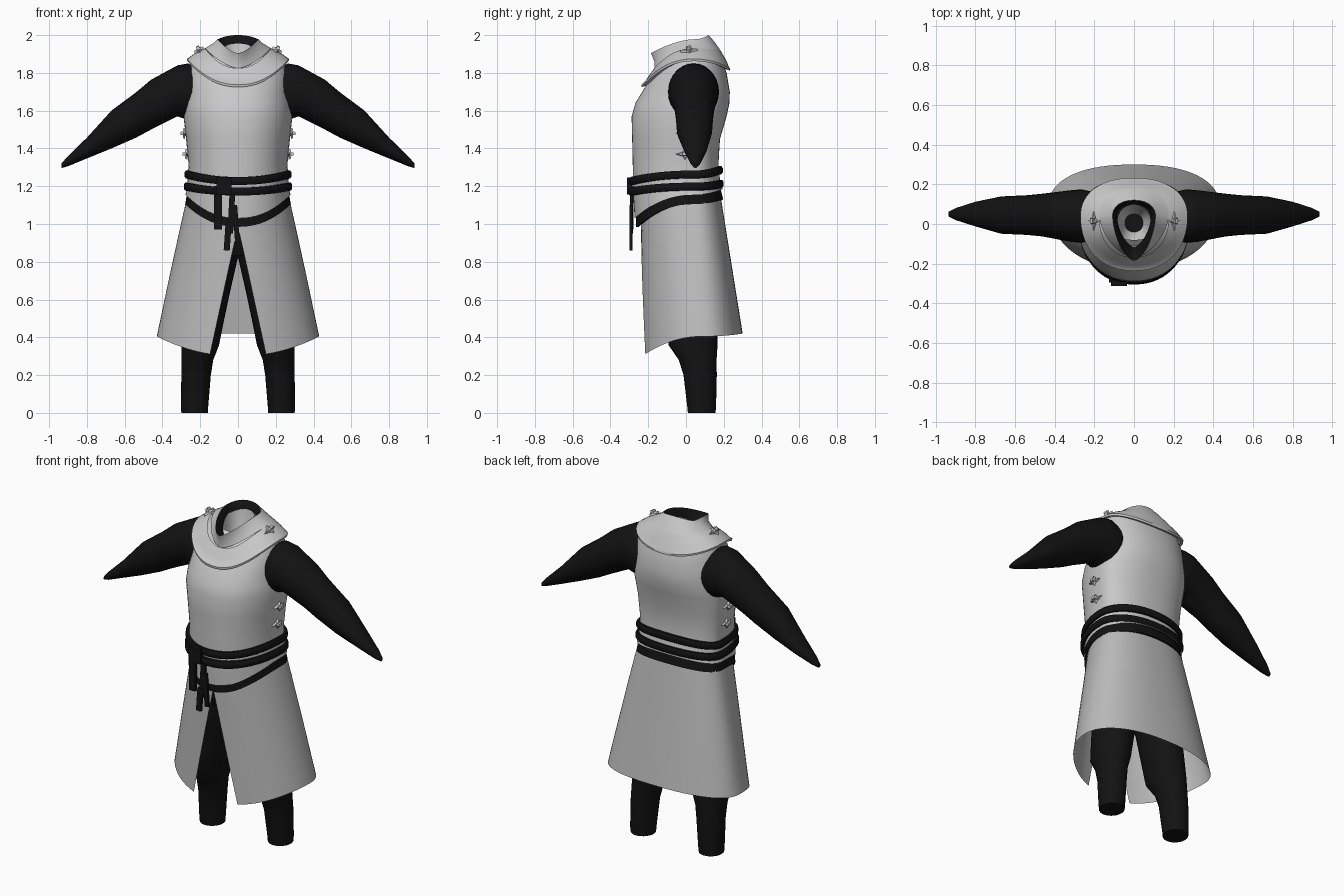
import bpy, bmesh, math
from mathutils import Vector, Matrix

if "Cube" in bpy.data.objects:
    bpy.data.objects.remove(bpy.data.objects["Cube"])


def material(name, rgb):
    m = bpy.data.materials.new(name)
    m.use_nodes = True
    m.diffuse_color = (*rgb, 1)
    m.node_tree.nodes["Principled BSDF"].inputs["Base Color"].default_value = (*rgb, 1)
    return m


PLATE = material("pale grey plate", (0.58, 0.58, 0.58))
CLOTH = material("grey cloth", (0.5, 0.5, 0.5))
BLACK = material("black cloth", (0.006, 0.006, 0.006))


def finish(name, bm, mat, angle=40):
    bmesh.ops.remove_doubles(bm, verts=bm.verts, dist=0.0005)
    bmesh.ops.recalc_face_normals(bm, faces=bm.faces)
    mesh = bpy.data.meshes.new(name)
    bm.to_mesh(mesh)
    bm.free()
    mesh.materials.append(mat)
    ob = bpy.data.objects.new(name, mesh)
    bpy.context.collection.objects.link(ob)
    bpy.ops.object.select_all(action="DESELECT")
    ob.select_set(True)
    bpy.context.view_layer.objects.active = ob
    bpy.ops.object.shade_smooth_by_angle(angle=math.radians(angle))
    return ob


def skin(name, rows, mat, caps=False, angle=40):
    """Bridge successive rows of points with quads."""
    bm = bmesh.new()
    grid = [[bm.verts.new(p) for p in row] for row in rows]
    for lo, hi in zip(grid, grid[1:]):
        for i in range(len(lo) - 1):
            bm.faces.new((lo[i], lo[i + 1], hi[i + 1], hi[i]))
    if caps:
        for row in (grid[0], grid[-1]):
            bm.faces.new(row[:-1])
    return finish(name, bm, mat, angle)


def power(v, e):
    return math.copysign(abs(v) ** (2 / e), v)


def hoop(a, yf, yb, zf, zs, zb, yc=0.04, front=2.2, back=2.2, slit=0, n=64):
    """Ring round the body: half width, front/back depth, front/side/back height."""
    d = math.asin(min(slit / a, 1))
    pts = []
    for i in range(n + 1):
        t = -math.pi / 2 + d + (2 * math.pi - 2 * d) * i / n
        c, s = math.cos(t), math.sin(t)
        e, y, z = (back, yb, zb) if s > 0 else (front, yf, zf)
        pts.append((a * power(c, e), yc + (y - yc) * abs(power(s, e)), zs + (z - zs) * s * s))
    return pts


def body(name, rings, mat, angle=40, caps=False, **kw):
    return skin(name, [hoop(*r, **kw) for r in rings], mat, caps, angle)


def level(a, yf, yb, z):
    return (a, yf, yb, z, z, z)


# Breastplate and backplate, with a hem that dips at the front
body("torso_plate", [
    (0.278, -0.272, 0.195, 1.03, 1.155, 1.185),
    (0.268, -0.28, 0.18, 1.17, 1.2, 1.23),
    level(0.262, -0.282, 0.172, 1.32),
    level(0.275, -0.285, 0.18, 1.45),
    level(0.288, -0.288, 0.215, 1.57),
    level(0.282, -0.268, 0.23, 1.64),
    level(0.27, -0.232, 0.232, 1.7),
    level(0.265, -0.175, 0.215, 1.8),
    level(0.24, -0.1, 0.19, 1.87),
    level(0.15, -0.08, 0.13, 1.89)], PLATE)

# Gorget with a rolled hem and a neck that flares to a front point
body("gorget", [
    (0.255, -0.2, 0.21, 1.735, 1.865, 1.82),
    (0.268, -0.235, 0.232, 1.725, 1.862, 1.812),
    (0.27, -0.236, 0.233, 1.737, 1.874, 1.824),
    (0.258, -0.222, 0.226, 1.745, 1.882, 1.834),
    (0.235, -0.2, 0.214, 1.78, 1.9, 1.865),
    (0.175, -0.168, 0.182, 1.825, 1.93, 1.92)], PLATE)
body("gorget_neck", [
    (0.175, -0.168, 0.182, 1.825, 1.93, 1.92),
    (0.13, -0.168, 0.148, 1.862, 1.958, 1.968),
    (0.108, -0.185, 0.12, 1.905, 1.978, 2.0)], PLATE, front=1.65)
body("neck_lining", [
    (0.108, -0.185, 0.12, 1.905, 1.978, 2.0),
    (0.099, -0.155, 0.112, 1.898, 1.972, 1.994),
    (0.086, -0.115, 0.098, 1.865, 1.935, 1.955)], BLACK, front=1.65)
body("neck_funnel", [
    (0.086, -0.115, 0.098, 1.865, 1.935, 1.955),
    level(0.07, -0.075, 0.08, 1.83),
    level(0.045, -0.04, 0.05, 1.76)], PLATE, yc=0.005)
body("neck_opening", [
    level(0.046, -0.041, 0.051, 1.761),
    level(0.04, -0.035, 0.045, 1.7)], BLACK, yc=0.005, caps=True)

# Long coat skirt, open down the front
rows = []
for k in range(13):
    f = k / 12
    half = 0.255 + 0.175 * f ** 0.95
    back = 0.175 + 0.125 * f
    heights = [1.2 + (low - 1.2) * f for low in (0.3, 0.405, 0.42)]
    gap = max(0, (0.98 - heights[0]) / 0.68) * 0.14
    rows.append(hoop(half, -0.24 + 0.008 * f, back, *heights, yc=0.04 + 0.05 * f,
                     front=2.1, back=2.3, slit=gap))
skin("coat_skirt", rows, CLOTH)

# Black under layer showing below the plate hem
body("under_tunic", [
    level(0.262, -0.262, 0.18, 1.2),
    (0.28, -0.264, 0.197, 0.985, 1.105, 1.13),
    (0.27, -0.25, 0.187, 0.985, 1.105, 1.13)], BLACK)
body("hips", [
    level(0.16, -0.15, 0.13, 0.83),
    level(0.22, -0.2, 0.15, 0.93),
    level(0.235, -0.22, 0.15, 1.15)], BLACK, caps=True)


# Two wrapped belts
def belt(name, zf, zs, zb, grow):
    h = 0.021
    prof = [(-0.02, -h), (0.004, -h), (0.011, -h / 2), (0.011, h / 2),
            (0.004, h), (-0.02, h), (-0.02, -h)]
    rings = [(0.272 + grow + o, -0.29 - grow - o, 0.184 + grow + o, zf + v, zs + v, zb + v)
             for o, v in prof]
    body(name, rings, BLACK)


belt("upper_belt", 1.228, 1.262, 1.285, 0)
belt("lower_belt", 1.172, 1.198, 1.212, 0.004)


def block(name, center, size, mat, turn=Matrix()):
    bm = bmesh.new()
    bmesh.ops.create_cube(bm, size=1)
    m = Matrix.Translation(center) @ turn @ Matrix.Diagonal((*size, 1))
    bmesh.ops.transform(bm, matrix=m, verts=bm.verts)
    return finish(name, bm, mat)


# Belt knot and its hanging ends
block("belt_knot", (-0.075, -0.298, 1.2), (0.08, 0.03, 0.09), BLACK)
for i, (x, top, low, w, lean) in enumerate([(-0.105, 1.2, 0.97, 0.042, 0), (-0.035, 1.18, 0.95, 0.03, 3),
                                            (-0.055, 1.0, 0.86, 0.032, 4), (-0.01, 1.1, 0.9, 0.025, -4)]):
    block(f"belt_end_{i + 1}", (x, -0.286 - 0.002 * i, (top + low) / 2), (w, 0.016, top - low),
          BLACK, Matrix.Rotation(math.radians(lean), 4, "Y"))


def oval(center, u, v, n=28):
    return [Vector(center) + Vector(u) * math.cos(2 * math.pi * i / n)
            + Vector(v) * math.sin(2 * math.pi * i / n) for i in range(n + 1)]


# Sleeves: x, centre z, half height, centre y, half depth
ARM = [(0.2, 1.69, 0.13, 0.04, 0.12), (0.265, 1.7, 0.15, 0.04, 0.135),
       (0.32, 1.705, 0.135, 0.04, 0.13), (0.46, 1.632, 0.132, 0.045, 0.108),
       (0.54, 1.577, 0.12, 0.045, 0.1), (0.67, 1.5, 0.1, 0.045, 0.094),
       (0.8, 1.402, 0.055, 0.05, 0.062), (0.9, 1.333, 0.027, 0.05, 0.03),
       (0.935, 1.308, 0.012, 0.05, 0.012)]
# Trouser legs: z, centre x, centre y, half width, half depth
LEG = [(0, 0.23, 0.083, 0.07, 0.073), (0.03, 0.23, 0.083, 0.072, 0.076),
       (0.2, 0.222, 0.075, 0.078, 0.088), (0.28, 0.215, 0.062, 0.084, 0.1),
       (0.36, 0.2, 0.037, 0.1, 0.13), (0.5, 0.18, 0.03, 0.108, 0.135),
       (0.65, 0.155, 0.025, 0.115, 0.14), (0.82, 0.125, 0.01, 0.124, 0.16),
       (1.0, 0.12, 0.0, 0.12, 0.17)]


def clasp(name, center, axis, normal):
    """Pointed buckle plate with a cross bar and a raised stud."""
    along, up = Vector(axis).normalized(), Vector(normal).normalized()
    side = up.cross(along)
    turn = Matrix((along, side, up)).transposed().to_4x4()
    bm = bmesh.new()
    for scale, lift, spin in [((0.05, 0.016, 0.012), 0, 0), ((0.02, 0.03, 0.012), 0.004, 0),
                              ((0.022, 0.014, 0.022), 0.012, math.pi / 4)]:
        m = (Matrix.Translation(center) @ turn @ Matrix.Translation((0, 0, lift))
             @ Matrix.Diagonal((*scale, 1)) @ Matrix.Rotation(spin, 4, "Z"))
        bmesh.ops.create_cone(bm, cap_ends=True, segments=4, radius1=1, radius2=0.8,
                              depth=1, matrix=m)
    finish(name, bm, PLATE, 30)


for s, label in ((1, "left"), (-1, "right")):
    skin(label + "_sleeve", [oval((s * x, y, z), (0, d, 0), (0, 0, h))
                             for x, z, h, y, d in ARM], BLACK, caps=True)
    skin(label + "_leg", [oval((s * x, y, z), (w, 0, 0), (0, d, 0))
                          for z, x, y, w, d in LEG], BLACK, caps=True)
    clasp(label + "_shoulder_clasp", (s * 0.205, 0.015, 1.92), (0, 1, 0.1), (s * 0.45, 0, 0.9))
    for i, z in enumerate((1.48, 1.37)):
        clasp(f"{label}_side_clasp_{i + 1}", (s * (0.282 - 0.012 * i), -0.005, z),
              (0, 1, 0), (s, 0, 0))
